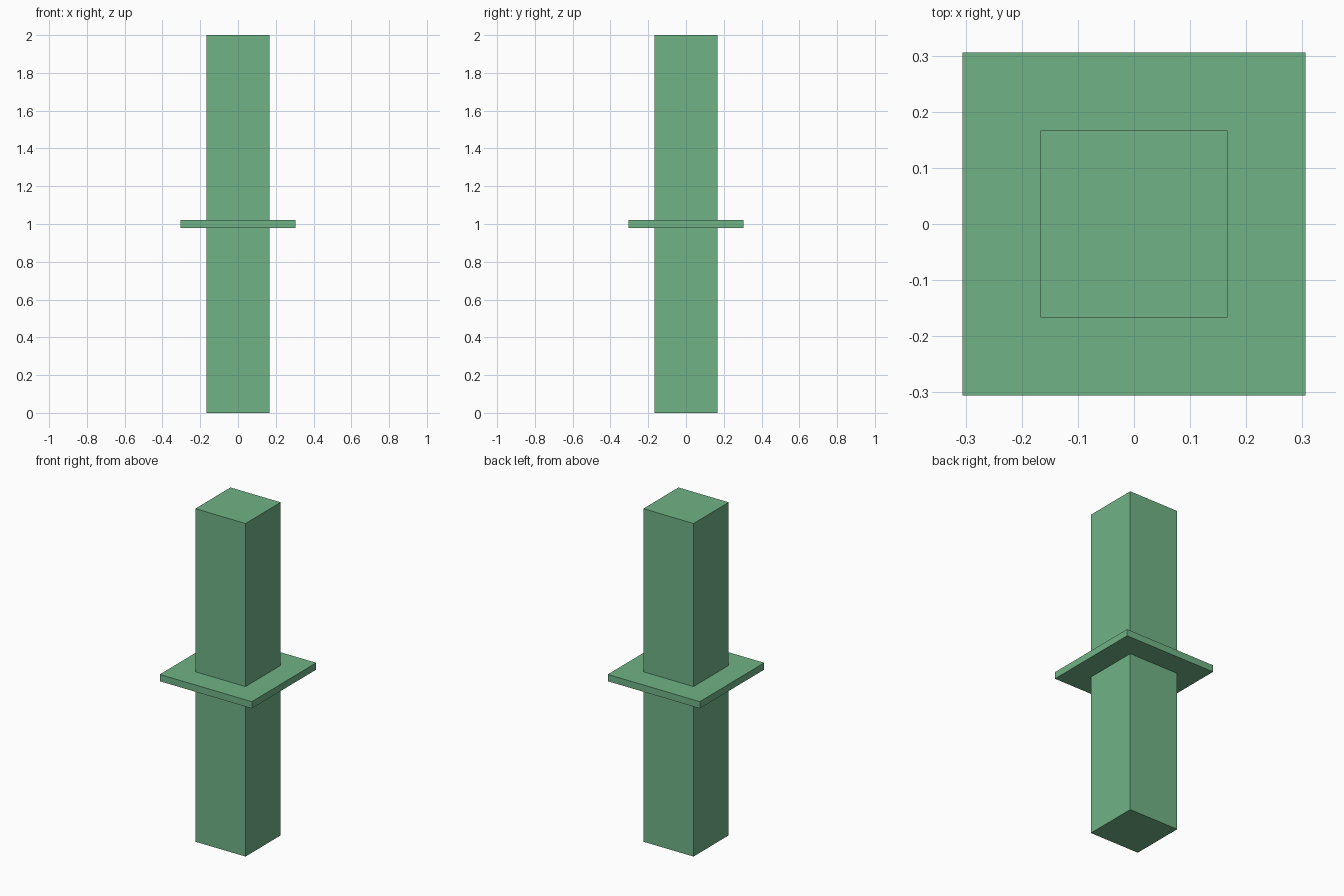
import bpy

if "Cube" in bpy.data.objects:
    bpy.data.objects.remove(bpy.data.objects["Cube"])

green = bpy.data.materials.new("green")
green.diffuse_color = (0.16, 0.45, 0.24, 1)
green.use_nodes = True
green.node_tree.nodes["Principled BSDF"].inputs["Base Color"].default_value = green.diffuse_color


def box(name, size, z):
    """Flat-shaded box centred on the z axis at height z."""
    bpy.ops.mesh.primitive_cube_add(size=1, location=(0, 0, z))
    ob = bpy.context.object
    ob.name = name
    ob.scale = size
    bpy.ops.object.transform_apply(location=False, rotation=False, scale=True)
    ob.data.materials.append(green)
    return ob


# Square post running the full height
box("post", (1 / 3, 1 / 3, 2), 1)

# Thin square collar plate around the middle
box("collar_plate", (0.611, 0.611, 0.041), 1)
